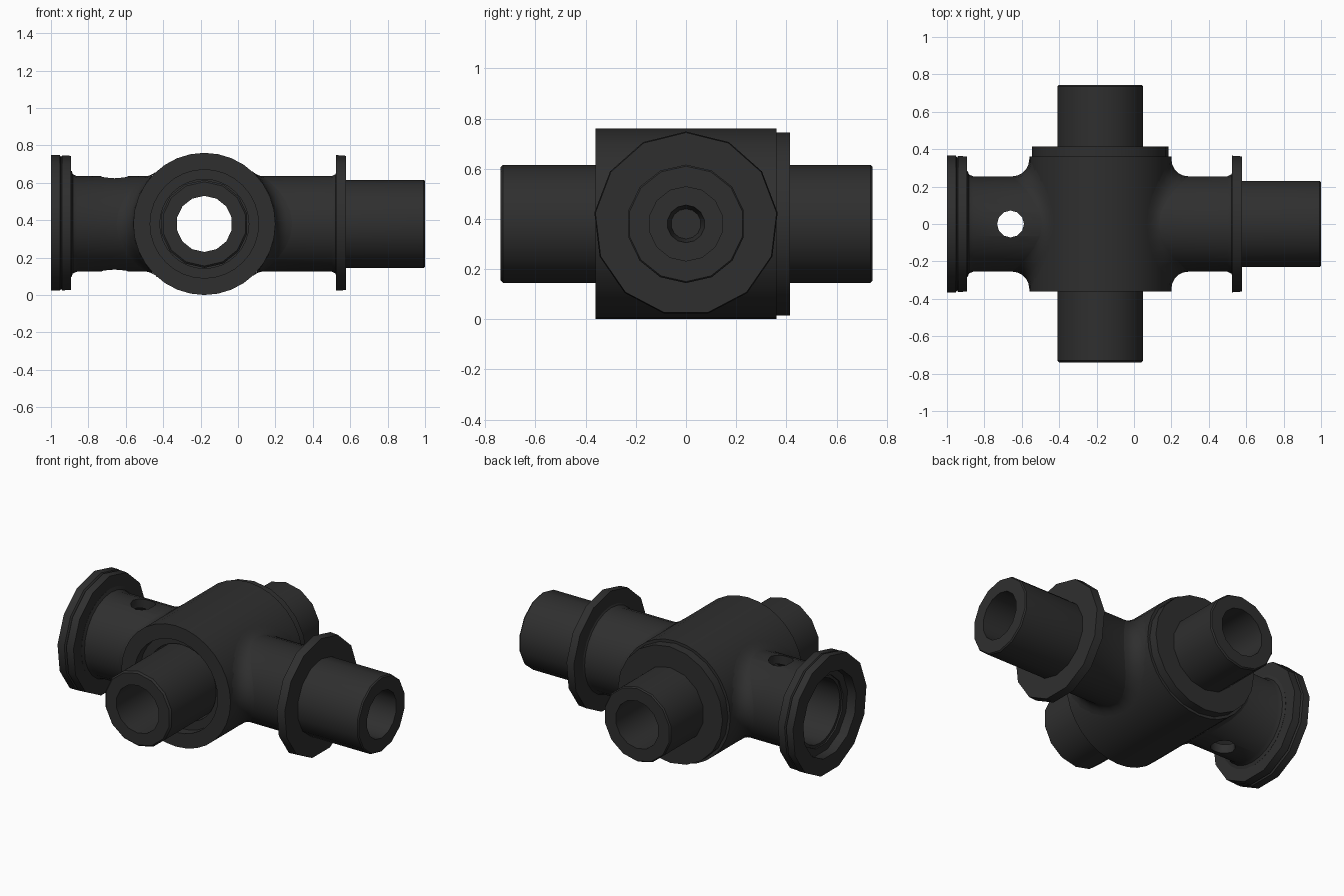
import bpy, bmesh, math
from mathutils import Vector

if "Cube" in bpy.data.objects:
    bpy.data.objects.remove(bpy.data.objects["Cube"])

CX, CZ = -0.18, 0.38          # axis of the barrel / height of all axes

mat = bpy.data.materials.new("dark_grey")
mat.diffuse_color = (0.028, 0.028, 0.028, 1)
mat.use_nodes = True
mat.node_tree.nodes["Principled BSDF"].inputs["Base Color"].default_value = mat.diffuse_color


def finish(name, bm):
    bmesh.ops.remove_doubles(bm, verts=bm.verts, dist=1e-5)
    bmesh.ops.recalc_face_normals(bm, faces=bm.faces)
    me = bpy.data.meshes.new(name)
    bm.to_mesh(me)
    bm.free()
    me.materials.append(mat)
    ob = bpy.data.objects.new(name, me)
    bpy.context.collection.objects.link(ob)
    return ob


def place(axis, t, r, a):
    c, s = r * math.cos(a), r * math.sin(a)
    if axis == 'X':
        return Vector((t, c, CZ + s))
    return Vector((CX + c, t, CZ + s))


def lathe(name, profile, axis, n, closed=True):
    """Revolve a (position, radius) profile about the X or Y axis."""
    bm = bmesh.new()
    rings = [[bm.verts.new(place(axis, t, r, math.tau * i / n + math.pi / 2))
              for i in range(n)] for t, r in profile]
    for j in range(len(rings) if closed else len(rings) - 1):
        p, q = rings[j], rings[(j + 1) % len(rings)]
        for i in range(n):
            k = (i + 1) % n
            bm.faces.new((p[i], p[k], q[k], q[i]))
    return finish(name, bm)


def collar(name, side, n=24, steps=5):
    """Rounded blend between the barrel and one side arm."""
    bm = bmesh.new()
    rings = []
    for j in range(steps + 1):
        s = math.pi / 2 * j / steps
        ring = []
        for i in range(n):
            a = math.tau * i / n + math.pi / 2
            d = 0.03 + 0.06 * math.cos(a) ** 2
            r = 0.255 + d * (1 - math.sin(s))
            xb = math.sqrt(0.38 ** 2 - (r * math.sin(a)) ** 2)
            x = xb + d * (1 - math.cos(s))
            ring.append(bm.verts.new(place('X', CX + side * x, r, a)))
        rings.append(ring)
    for p, q in zip(rings, rings[1:]):
        for i in range(n):
            k = (i + 1) % n
            f = (p[i], p[k], q[k], q[i])
            bm.faces.new(f if side > 0 else f[::-1])
    ob = finish(name, bm)
    # make the open strip face outward
    if sum(f.normal.x * side for f in ob.data.polygons) < 0:
        ob.data.flip_normals()
    return ob


parts = []

# barrel with a recessed front mouth
parts.append(lathe("barrel", [(-.36, .38), (.36, .38), (.36, .238), (-.30, .238),
                              (-.30, .29), (-.36, .29)], 'Y', 32))
# rear cover ring and the hollow pipe running through the barrel
parts.append(lathe("rear_cover", [(.35, .365), (.415, .365), (.415, .225), (.35, .225)], 'Y', 20))
parts.append(lathe("through_pipe", [(-.74, .225), (-.73, .235), (.735, .235), (.743, .228),
                                    (.743, .15), (-.74, .15)], 'Y', 14))

# left arm with open bore
left_arm = lathe("left_arm", [(-.93, .255), (-.89, .285), (-.883, .265), (-.86, .255),
                              (-.44, .255), (-.44, .20), (-.93, .20)], 'X', 24)
parts.append(left_arm)
parts.append(lathe("left_flange", [(-1, .368), (-.953, .368), (-.946, .358), (-.94, .366),
                                   (-.892, .364), (-.892, .22), (-.94, .22), (-.94, .265),
                                   (-1, .265)], 'X', 13))

# right arm, flange and hollow end shaft
parts.append(lathe("right_arm", [(.07, .255), (.50, .255), (.52, .265), (.53, .285),
                                 (.53, .16), (.07, .16)], 'X', 24))
parts.append(lathe("right_flange", [(.525, .368), (.578, .364), (.578, .16), (.525, .16)], 'X', 13))
parts.append(lathe("right_shaft", [(.45, .236), (.992, .236), (1, .23), (1, .148), (.32, .148),
                                   (.32, .075), (.24, .06), (.24, 0), (.2, 0), (.2, .2)], 'X', 14))

# rounded blends
parts.append(collar("left_blend", -1))
parts.append(collar("right_blend", 1))

# vertical cross hole through the left arm
bm = bmesh.new()
bmesh.ops.create_cone(bm, cap_ends=True, segments=12, radius1=.072, radius2=.072, depth=1.2)
bmesh.ops.translate(bm, verts=bm.verts, vec=(-.66, 0, CZ))
cutter = finish("hole_cutter", bm)
mod = left_arm.modifiers.new("hole", 'BOOLEAN')
mod.operation, mod.object, mod.solver = 'DIFFERENCE', cutter, 'EXACT'
bpy.context.view_layer.objects.active = left_arm
bpy.ops.object.modifier_apply(modifier="hole")
bpy.data.objects.remove(cutter)

# smooth shading with sharp rims
bpy.ops.object.select_all(action='DESELECT')
for ob in parts:
    ob.select_set(True)
bpy.context.view_layer.objects.active = parts[0]
bpy.ops.object.shade_smooth_by_angle(angle=math.radians(35))
